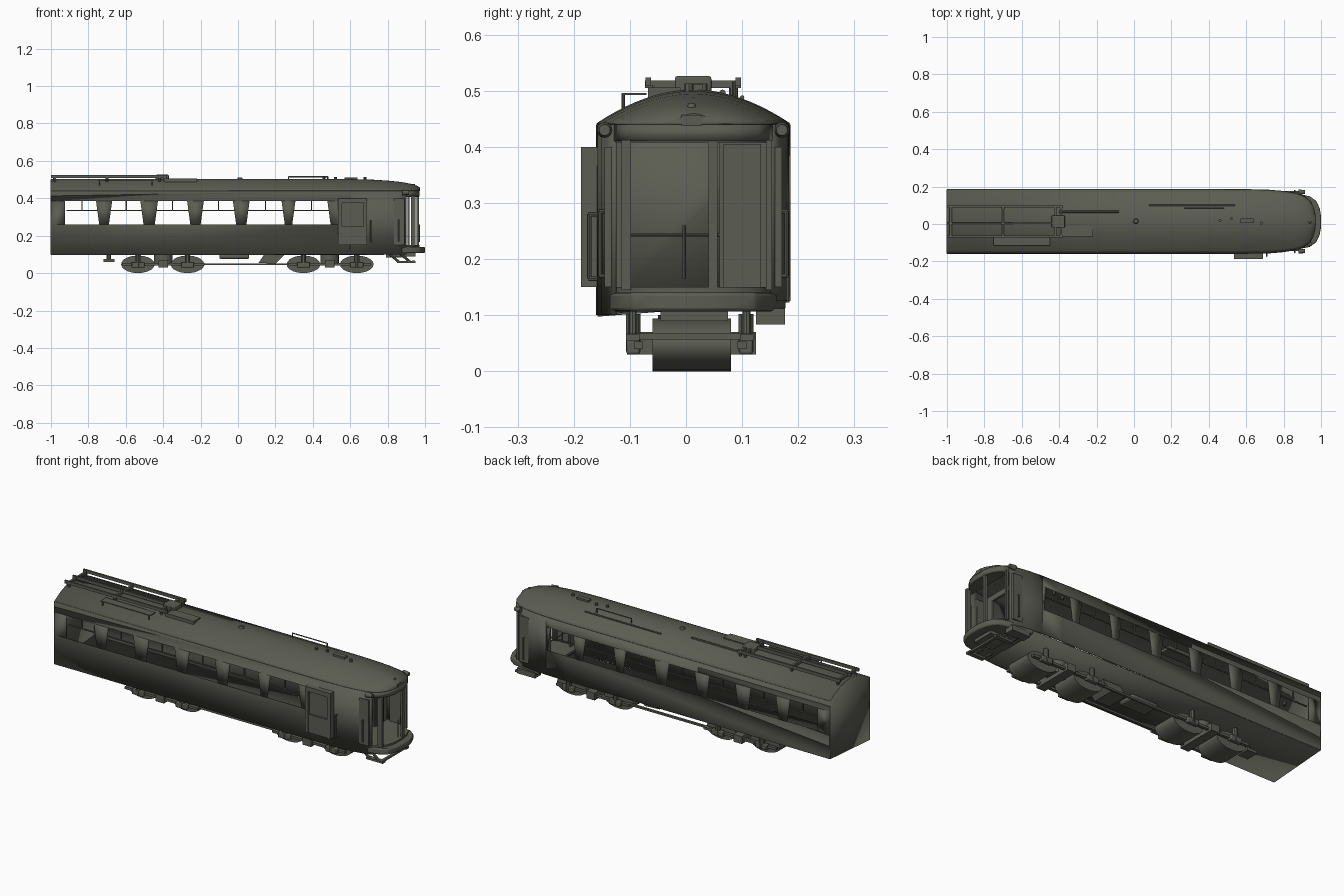
import bpy, bmesh, math
from mathutils import Vector

if "Cube" in bpy.data.objects:
    bpy.data.objects.remove(bpy.data.objects["Cube"])

YC = 0.013                       # centre line of the body
MAT = bpy.data.materials.new("dark olive grey")
MAT.diffuse_color = (0.105, 0.11, 0.085, 1)
MAT.use_nodes = True
MAT.node_tree.nodes["Principled BSDF"].inputs["Base Color"].default_value = MAT.diffuse_color

def mesh(name, verts, faces, thick=0):
    me = bpy.data.meshes.new(name)
    me.from_pydata([Vector(v) for v in verts], [], faces)
    bm = bmesh.new()
    bm.from_mesh(me)
    bmesh.ops.remove_doubles(bm, verts=bm.verts, dist=1e-5)
    bmesh.ops.recalc_face_normals(bm, faces=bm.faces)
    bm.to_mesh(me)
    bm.free()
    ob = bpy.data.objects.new(name, me)
    bpy.context.collection.objects.link(ob)
    me.materials.append(MAT)
    if thick:
        m = ob.modifiers.new("thickness", 'SOLIDIFY')
        m.thickness = thick
        m.offset = 0
    return ob

def box(name, x0, x1, y0, y1, z0, z1, bevel=0):
    v = [(x, y, z) for x in (x0, x1) for y in (y0, y1) for z in (z0, z1)]
    f = [(0, 1, 3, 2), (4, 6, 7, 5), (0, 4, 5, 1), (2, 3, 7, 6), (0, 2, 6, 4), (1, 5, 7, 3)]
    ob = mesh(name, v, f)
    if bevel:
        m = ob.modifiers.new("bevel", 'BEVEL')
        m.width = bevel
        m.segments = 2
    return ob

def tube(name, a, b, r, n=8, r2=None):
    a, b = Vector(a), Vector(b)
    q = (b - a).to_track_quat('Z', 'Y')
    v = []
    for p, rad in ((a, r), (b, r if r2 is None else r2)):
        v += [p + q @ Vector((rad * math.cos(t), rad * math.sin(t), 0))
              for t in [2 * math.pi * i / n for i in range(n)]]
    f = [(i, (i + 1) % n, n + (i + 1) % n, n + i) for i in range(n)]
    return mesh(name, v, f + [tuple(range(n)), tuple(range(n, 2 * n))])

def prism(name, outline, z0, z1):
    n = len(outline)
    v = [(x, y, z) for z in (z0, z1) for x, y in outline]
    f = [(i, (i + 1) % n, n + (i + 1) % n, n + i) for i in range(n)]
    return mesh(name, v, f + [tuple(range(n)), tuple(range(n, 2 * n))])

# Plan stations of the body: x, half width, roof rise
ST = [(-1, .171, .06), (.6, .171, .06), (.72, .168, .057), (.8, .161, .052), (.86, .151, .046),
      (.9, .139, .04), (.935, .115, .032), (.957, .08, .024), (.967, .04, .018)]
T = [i / 10 - 1 for i in range(21)]

# Arched roof with a drooping rounded nose
v, f = [], []
for x, w, h in ST:
    v += [(x, YC + t * w, .44 + h * (1 - abs(t) ** 1.9)) for t in T]
n = len(T)
for s in range(len(ST) - 1):
    f += [(s * n + i, s * n + i + 1, (s + 1) * n + i + 1, (s + 1) * n + i) for i in range(n - 1)]
f.append(tuple(range((len(ST) - 1) * n, len(ST) * n)))
mesh("roof", v, f, .005)

# Flat rear wall
prof = [(-1, YC + t * .171, .44 + .06 * (1 - abs(t) ** 1.9)) for t in T]
mesh("rear_wall", prof + [(-1, YC + .171, .125), (-1, YC - .171, .10)], [tuple(range(n + 2))], .004)

# Side walls with slanted window openings
ZB, ZM, ZT = .26, .335, .385
WIN = [(-.925, -.742), (-.69, -.505), (-.445, -.255), (-.2, -.01), (.045, .25), (.29, .495), (.535, .71)]
for side, label, count, base in ((-1, "front", 6, .10), (1, "back", 7, .125)):
    y = YC + side * .171
    v, f = [], []
    def quad(*pts):
        f.append(tuple(range(len(v), len(v) + 4)))
        v.extend(pts)
    end = .6 if side < 0 else .72
    wy = lambda x: YC + side * (.171 if x <= .6 else .168)
    xs = [-1, .6] + ([.72] if end > .6 else [])
    for a, b in zip(xs, xs[1:]):
        for z0, z1 in ((base, ZB), (ZT, .44)):
            quad((a, wy(a), z0), (b, wy(b), z0), (b, wy(b), z1), (a, wy(a), z1))
    # piers between the windows
    lo, hi = -1, -1
    for i, (a, b) in enumerate(WIN[:count]):
        s = 0 if i == 0 else .017
        quad((lo, wy(lo), ZB), (a, wy(a), ZB), (a + s, wy(a), ZT), (hi, wy(hi), ZT))
        lo, hi = b, b - .017
        mid, m = (a + b) / 2, y - side * .004
        box(label + "_window_rail", a + .008, b - .008, m - .003, m + .003, ZM - .003, ZM + .003)
        box(label + "_window_post", mid - .003, mid + .003, m - .003, m + .003, ZM, ZT)
    quad((lo, wy(lo), ZB), (end, wy(end), ZB), (end, wy(end), ZT), (hi, wy(hi), ZT))
    # tapering cab side and its fascia under the roof
    cab = [(x, w) for x, w, h in ST if end <= x <= .9]
    for (a, wa), (b, wb) in zip(cab, cab[1:]):
        quad((a, YC + side * wa, base), (b, YC + side * wb, base),
             (b, YC + side * wb, .44), (a, YC + side * wa, .44))
    mesh(label + "_side_wall", v, f, .005)
    # cab door panel line, grab rail and mirror lamp
    tube(label + "_grab_rail", (.86, YC + side * .166, .17), (.86, YC + side * .166, .285), .004)
    for z in (.17, .285):
        tube(label + "_rail_bracket", (.86, YC + side * .148, z), (.86, YC + side * .168, z), .004)
    box(label + "_cab_door", .805, .89, YC + side * .152 - .006, YC + side * .152 + .006, .15, .40)
    tube(label + "_marker_lamp", (.88, YC + side * .158, .43), (.915, YC + side * .158, .43), .014, 12, .01)

# Hood fascia round the nose
nose = [(x, YC - w) for x, w, h in ST if x >= .9] + [(x, YC + w) for x, w, h in reversed(ST) if x >= .9]
k = len(nose)
mesh("hood_fascia", [(x, y, z) for z in (.41, .44) for x, y in nose],
     [(i, i + 1, k + i + 1, k + i) for i in range(k - 1)], .005)
prism("cab_ceiling", nose, .408, .413)

# Underfloor and bumper platform
mesh("floor", [(-1, -.158, .10), (.78, -.15, .10), (.78, .175, .125), (-1, .184, .125)], [(0, 1, 2, 3)], .004)
half = [(.77, .165), (.88, .148), (.94, .135), (.975, .11), (.993, .07), (1, .03)]
outline = [(x, YC - w) for x, w in half] + [(x, YC + w) for x, w in reversed(half)]
bump = prism("bumper_platform", outline, .107, .14)
bv = bump.modifiers.new("bevel", 'BEVEL')
bv.width = .006
bv.segments = 2
prism("cab_floor", [(x - .03, y) for x, y in outline], .138, .15)

# Windscreen pillars and cab partition with an open passage
box("left_pillar", .925, .95, -.115, -.098, .145, .412)
box("centre_pillar", .955, .968, .04, .056, .145, .412)
box("right_pillar", .905, .918, .143, .153, .145, .412)
tube("wiper", (.969, -.003, .165), (.969, -.003, .26), .003)
box("partition_right", .775, .785, .06, .168, .12, .44)
box("partition_left", .775, .785, -.148, -.11, .12, .44)
box("partition_header", .775, .785, -.11, .06, .41, .44)
box("partition_door", .785, .79, .067, .134, .148, .405)
tube("passage_rail", (.78, -.11, .243), (.78, .06, .243), .003)

# Outer passenger door on the front side
y0, y1 = -.187, -.156
box("door_post_left", .535, .555, y0, y1, .15, .40)
box("door_post_right", .67, .69, y0, y1, .15, .40)
box("door_head", .555, .67, y0, y1, .375, .40)
box("door_lower_panel", .555, .67, y0 + .004, y1, .15, .25)
box("door_upper_panel", .555, .67, y0 + .014, y1, .25, .375)
tube("door_handle", (.71, -.172, .165), (.71, -.172, .28), .004)
for z in (.165, .28):
    tube("handle_bracket", (.71, -.15, z), (.71, -.174, z), .004)

# Bogies: flattened lens wheelsets, side beams, springs and cross bars
for bx, pair in ((-.4, (-.535, -.27)), (.49, (.35, .635))):
    for wx in pair:
        ring = [(wx + .09 * math.cos(t), .048 + .047 * math.sin(t)) for t in
                [2 * math.pi * i / 20 for i in range(20)]]
        vv = [(x, y, z - .001) for y in (-.06, .08) for x, z in ring]
        ff = [(i, (i + 1) % 20, 20 + (i + 1) % 20, 20 + i) for i in range(20)]
        mesh("wheelset", vv, ff + [tuple(range(20)), tuple(range(20, 40))])
        for y in (-.094, .107):
            tube("spring", (wx, y, .035), (wx, y, .102), .014, 10)
            box("axle_box", wx - .035, wx + .035, y - .012, y + .012, .03, .06, .004)
    for y in (-.085, .1):
        box("bogie_beam", bx - .22, bx + .22, y - .008, y + .008, .04, .053)
    box("bogie_cross_bar", bx - .025, bx + .025, -.105, .125, .03, .07)
    tube("bogie_pivot", (bx, YC, .05), (bx, YC, .115), .05, 16)

# Underfloor equipment
for y in (-.07, .09):
    box("drive_rod", -.2, .29, y - .006, y + .006, .042, .052)
mesh("equipment_case", [(x, y, z) for y in (-.05, .07) for x, z in ((.11, .055), (.2, .05), (.25, .1), (.14, .1))],
     [(0, 1, 2, 3), (4, 5, 6, 7), (0, 1, 5, 4), (1, 2, 6, 5), (2, 3, 7, 6), (3, 0, 4, 7)])
box("air_tank", -.1, .06, -.04, .06, .075, .1, .01)
box("rear_coupling", -.72, -.66, -.02, .05, .06, .075)
tube("rear_coupling_stem", (-.69, YC, .07), (-.69, YC, .105), .012)
box("side_step", .79, .9, .125, .176, .083, .112)
box("front_coupler", .84, .95, -.045, .075, .09, .108)

# Track guards under the nose
for y in (-.095, .108):
    tube("guard_strut", (.80, y, .11), (.86, y, .06), .007)
    tube("guard_strut", (.86, y, .11), (.92, y, .06), .007)
    box("guard_foot", .85, .95, y - .012, y + .012, .055, .066)
box("guard_bar", .93, .945, -.107, .122, .057, .067)

# Roof current collector
for y in (-.067, .004, .093):
    box("collector_rail", -1, -.38, y - .005, y + .005, .508, .524)
for x in (-.98, -.7, -.42, -.39):
    box("collector_cross_bar", x - .006, x + .006, -.073, .098, .505, .518)
    for y in (-.06, .085):
        tube("insulator", (x, y, .47), (x, y, .51), .008)
box("collector_base", -.44, -.37, -.02, .045, .495, .526, .004)
box("roof_case", -.39, -.22, -.068, -.01, .475, .506)
tube("cable", (-.4, .065, .496), (-.08, .065, .496), .006)

# Walkway rail and small roof fittings
box("walkway", -.75, -.45, -.115, -.07, .492, .496)
for x in (-.74, -.46):
    tube("walkway_post", (x, -.112, .45), (x, -.112, .494), .003)
tube("roof_wire", (.08, .1, .488), (.54, .1, .488), .004)
tube("aerial", (.27, .085, .515), (.48, .085, .515), .003)
for x in (.27, .48):
    tube("aerial_post", (x, .085, .475), (x, .085, .516), .003)
tube("vent", (.01, .015, .495), (.01, .015, .512), .017, 12, .011)
box("roof_hatch", .57, .64, .005, .03, .495, .512)
for x, y in ((.46, .02), (.52, .03), (.68, .005)):
    tube("roof_knob", (x, y, .48), (x, y, .513), .008)

# Headlamp on the hood
box("headlamp_base", .935, .972, -.008, .028, .438, .457)
tube("headlamp", (.94, .01, .457), (.94, .01, .477), .012, 12, .006)

# Smooth shading with sharp edges kept
bpy.ops.object.select_all(action='SELECT')
bpy.context.view_layer.objects.active = bump
bpy.ops.object.shade_smooth_by_angle(angle=math.radians(35))
